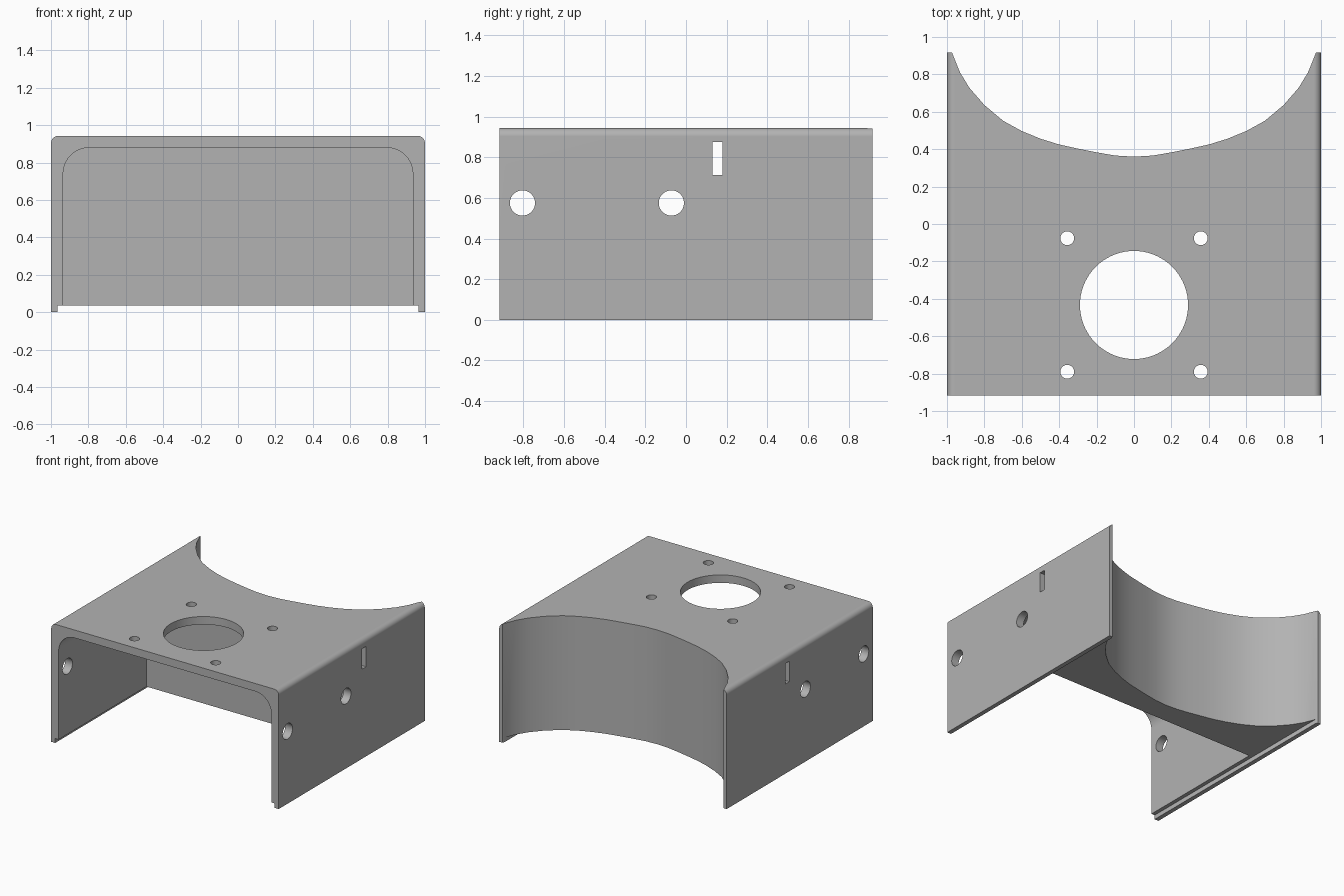
import bpy, bmesh, math
from mathutils import Vector

cube = bpy.data.objects.get("Cube")
if cube:
    bpy.data.objects.remove(cube, do_unlink=True)

grey = bpy.data.materials.new("plain grey")
grey.use_nodes = True
grey.diffuse_color = (0.45, 0.45, 0.45, 1)
grey.node_tree.nodes["Principled BSDF"].inputs["Base Color"].default_value = (0.45, 0.45, 0.45, 1)

HALF_Y, HEIGHT = 0.917, 0.943


def prism(name, outline, axis, low, high):
    """Extrude a 2D outline along x, y or z."""
    place = {"x": lambda a, b, t: (t, a, b),
             "y": lambda a, b, t: (a, t, b),
             "z": lambda a, b, t: (a, b, t)}[axis]
    bm = bmesh.new()
    face = bm.faces.new([bm.verts.new(place(a, b, low)) for a, b in outline])
    new = bmesh.ops.extrude_face_region(bm, geom=[face])["geom"]
    bmesh.ops.translate(bm, vec=Vector(place(0, 0, high - low)),
                        verts=[v for v in new if isinstance(v, bmesh.types.BMVert)])
    bmesh.ops.recalc_face_normals(bm, faces=bm.faces)
    mesh = bpy.data.meshes.new(name)
    bm.to_mesh(mesh)
    bm.free()
    mesh.materials.append(grey)
    obj = bpy.data.objects.new(name, mesh)
    bpy.context.collection.objects.link(obj)
    return obj


def arch(half, bottom, top, radius, steps=10):
    """Rectangle with rounded upper corners."""
    arc = [(half - radius + radius * math.cos(i * math.pi / 2 / steps),
            top - radius + radius * math.sin(i * math.pi / 2 / steps)) for i in range(steps + 1)]
    right = [(half, bottom)] + arc
    return right + [(-x, z) for x, z in reversed(right)]


def circle(a, b, r, n=48):
    return [(a + r * math.cos(2 * math.pi * i / n), b + r * math.sin(2 * math.pi * i / n))
            for i in range(n)]


def box(a0, a1, b0, b1):
    return [(a0, b0), (a1, b0), (a1, b1), (a0, b1)]


# Outer shell
housing = prism("housing", arch(1, 0, HEIGHT, 0.04), "y", -HALF_Y, HALF_Y)

# Front cavity and the stepped recess along the bottom
cutters = [prism("cavity_cutter", arch(0.935, -0.2, 0.88, 0.14), "y", -1.2, 0.185),
           prism("base_step_cutter", box(-0.965, 0.965, -0.1, 0.035), "y", -1.2, 1.2)]

# Concave back
half = [(0.1, 0.366), (0.2, 0.383), (0.3, 0.403), (0.4, 0.425), (0.5, 0.456), (0.6, 0.497),
        (0.7, 0.552), (0.8, 0.636), (0.88, 0.728), (0.93, 0.81), (0.973, HALF_Y)]
curve = [(-x, y) for x, y in reversed(half)] + [(0, 0.36)] + half
cutters.append(prism("back_curve_cutter", curve + [(0.973, 1.2), (-0.973, 1.2)], "z", -0.2, 1.2))

# Large top opening with four screw holes
cutters.append(prism("top_opening_cutter", circle(0, -0.433, 0.289, 72), "z", 0.6, 1.2))
for x in (-0.357, 0.357):
    for y in (-0.79, -0.076):
        cutters.append(prism("screw_hole_cutter", circle(x, y, 0.037, 32), "z", 0.6, 1.2))

# Holes and slot through both side walls
for y in (-0.805, -0.072):
    cutters.append(prism("side_hole_cutter", circle(y, 0.575, 0.062), "x", -1.2, 1.2))
cutters.append(prism("side_slot_cutter", box(0.131, 0.18, 0.712, 0.874), "x", -1.2, 1.2))

bpy.context.view_layer.objects.active = housing
for cutter in cutters:
    cutter.hide_render = True
    mod = housing.modifiers.new(cutter.name, "BOOLEAN")
    mod.operation = "DIFFERENCE"
    mod.solver = "EXACT"
    mod.object = cutter
    bpy.ops.object.modifier_apply(modifier=mod.name)
    bpy.data.objects.remove(cutter, do_unlink=True)

# Smooth rounded surfaces, crisp edges
bpy.ops.object.select_all(action="DESELECT")
housing.select_set(True)
bpy.ops.object.shade_smooth_by_angle(angle=math.radians(30))
weighted = housing.modifiers.new("weighted_normals", "WEIGHTED_NORMAL")
weighted.keep_sharp = True
